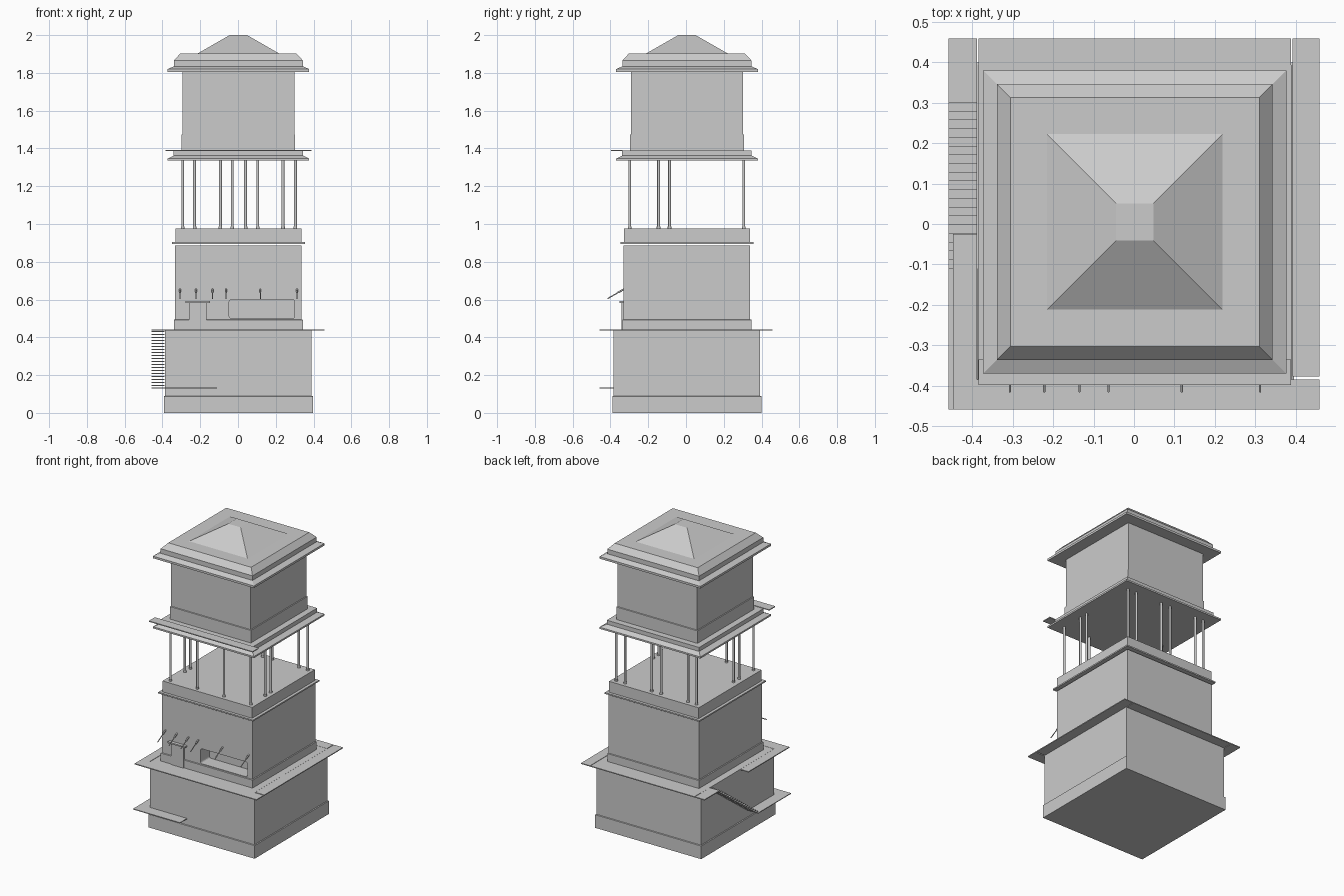
import bpy, bmesh
from mathutils import Vector

if "Cube" in bpy.data.objects:
    bpy.data.objects.remove(bpy.data.objects["Cube"])

CX, CY = 0.002, 0.005   # tower axis


def finish(name, bm):
    bmesh.ops.recalc_face_normals(bm, faces=bm.faces)
    me = bpy.data.meshes.new(name)
    bm.to_mesh(me)
    bm.free()
    ob = bpy.data.objects.new(name, me)
    bpy.context.collection.objects.link(ob)
    return ob


def box(name, x0, x1, y0, y1, z0, z1):
    bm = bmesh.new()
    bmesh.ops.create_cube(bm, size=1)
    for v in bm.verts:
        v.co = ((x0 + x1) / 2 + v.co.x * (x1 - x0),
                (y0 + y1) / 2 + v.co.y * (y1 - y0),
                (z0 + z1) / 2 + v.co.z * (z1 - z0))
    return finish(name, bm)


def square_stack(name, profile):
    """Square tower section: profile is a list of (half width, z)."""
    bm = bmesh.new()
    rings = [[bm.verts.new((CX + sx * h, CY + sy * h, z))
              for sx, sy in ((-1, -1), (1, -1), (1, 1), (-1, 1))] for h, z in profile]
    for a, b in zip(rings, rings[1:]):
        for i in range(4):
            j = (i + 1) % 4
            bm.faces.new((a[i], a[j], b[j], b[i]))
    bm.faces.new(rings[0])
    bm.faces.new(rings[-1])
    return finish(name, bm)


def rod(name, p, q, r, sides=8):
    p, q = Vector(p), Vector(q)
    bm = bmesh.new()
    bmesh.ops.create_cone(bm, cap_ends=True, segments=sides, radius1=r, radius2=r,
                          depth=(q - p).length)
    rot = (q - p).to_track_quat('Z', 'Y').to_matrix()
    for v in bm.verts:
        v.co = rot @ v.co + (p + q) / 2
    ob = finish(name, bm)
    for f in ob.data.polygons:
        f.use_smooth = len(f.vertices) == 4
    return ob


# tower tiers with skirtings
square_stack("base_tier", [(.394, 0), (.394, .088), (.388, .09), (.388, .44)])
middle = square_stack("middle_tier", [(.341, .44), (.341, .493), (.335, .495), (.335, .885)])
square_stack("middle_ledge", [(.352, .895), (.352, .904)])
square_stack("open_floor", [(.333, .904), (.333, .977)])
square_stack("deck_cornice", [(.375, 1.335), (.375, 1.346), (.343, 1.362), (.343, 1.389)])
square_stack("top_tier", [(.301, 1.389), (.301, 1.473), (.296, 1.475), (.296, 1.806)])
square_stack("roof", [(.375, 1.806), (.375, 1.82), (.341, 1.835), (.341, 1.866),
                      (.308, 1.902), (.217, 1.902), (.046, 2.0)])

# recessed window with rounded corners in the middle tier
cutter = box("window_cutter", -.047, .3, -.45, -.235, .5, .6)
bm = bmesh.new()
bm.from_mesh(cutter.data)
edges = [e for e in bm.edges if abs(e.verts[0].co.y - e.verts[1].co.y) > .1]
bmesh.ops.bevel(bm, geom=edges, offset=.012, segments=3, profile=.5, affect='EDGES')
bm.to_mesh(cutter.data)
bm.free()
cutter.hide_render = True
cutter.hide_viewport = True
cutter.display_type = 'WIRE'
mod = middle.modifiers.new("window", 'BOOLEAN')
mod.object = cutter
mod.operation = 'DIFFERENCE'
mod.solver = 'EXACT'

# door with canopy
box("door", -.26, -.167, -.342, -.325, .44, .583)
box("door_canopy", -.277, -.148, -.352, -.325, .583, .592)

# sloping lamp arms along the front
for i, x in enumerate((-.307, -.222, -.135, -.063, .118, .312)):
    rod(f"lamp_arm_{i}", (x, -.415, .605), (x, -.328, .655), .003, 6)
    rod(f"lamp_head_{i}", (x, -.36, .637), (x, -.33, .654), .005, 6)

# posts of the open storey
posts = [(x, -.298) for x in (-.293, -.093, .105, .304)]
posts += [(x, .306) for x in (-.293, -.23, -.03, .04, .238, .304)]
posts += [(x, y) for x in (-.293, .304) for y in (-.145, -.087)]
for i, (x, y) in enumerate(posts):
    rod(f"post_{i}", (x, y, .97), (x, y, 1.34), .0075, 10)
    rod(f"post_foot_{i}", (x, y, .97), (x, y, .987), .01, 10)

# walkway around the base roof
T = .44
for name, x0, x1, y0, y1 in (
        ("walkway_front", -.447, .459, -.459, -.384),
        ("walkway_right", .392, .459, -.377, .459),
        ("walkway_back", -.384, .388, .39, .459),
        ("walkway_left_rear", -.459, -.388, .3, .459),
        ("walkway_left_front", -.447, -.388, -.384, -.025)):
    box(name, x0, x1, y0, y1, T - .005, T + .001)

# lower landing wrapping the front left corner
box("landing_left", -.459, -.387, -.459, -.11, .129, .134)
box("landing_front", -.387, -.11, -.459, -.384, .129, .134)

# staircase treads on the left side
N = 19
for i in range(N):
    y = -.11 + .41 * i / N
    z = .145 + .285 * i / (N - 1)
    box(f"stair_tread_{i}", -.459, -.388, y, y + .41 / N, z - .003, z + .003)

# balcony strip in front of the top tier
box("balcony", -.384, .388, -.398, -.335, 1.387, 1.393)
